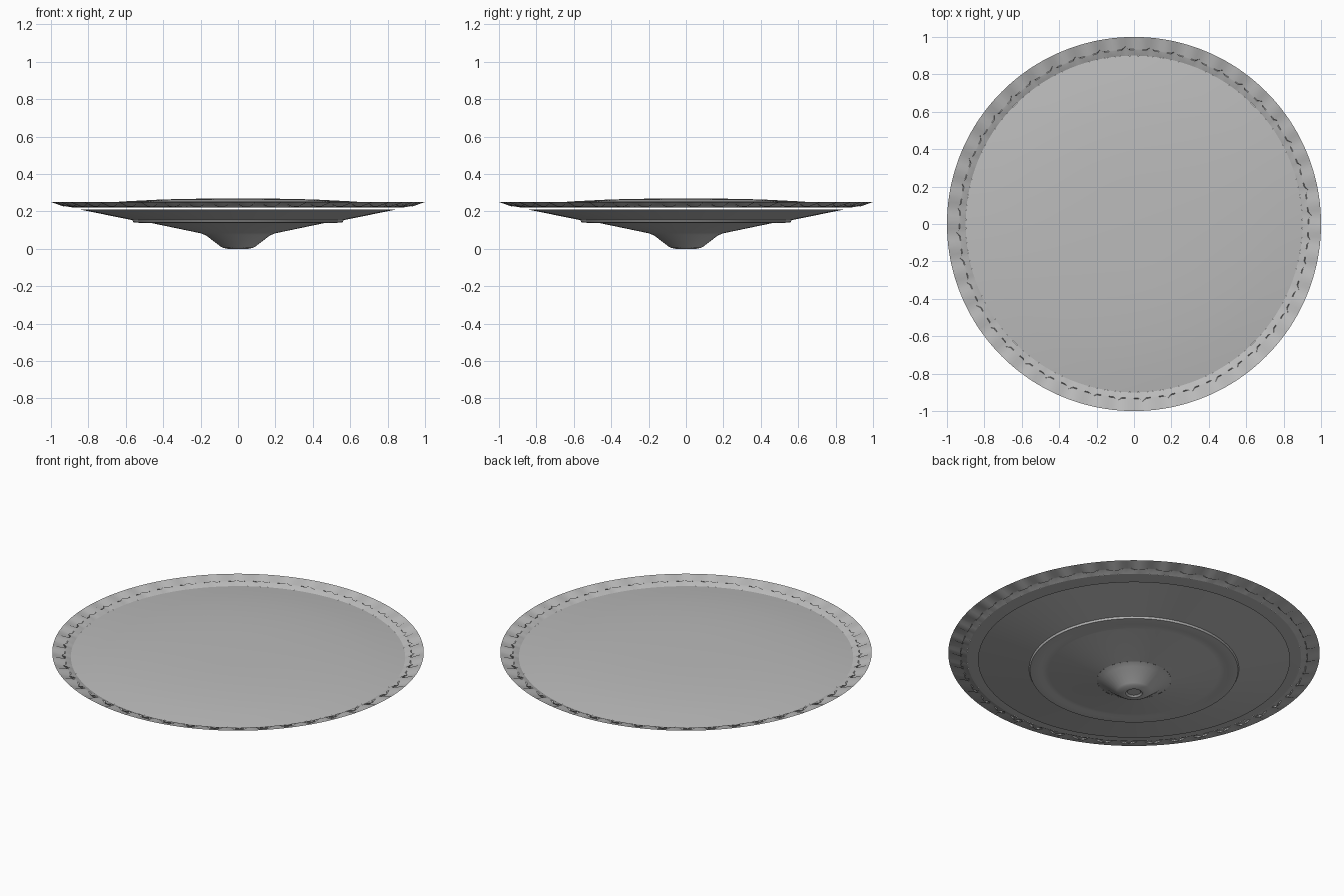
import bpy, bmesh
from math import cos, sin, pi, radians

cube = bpy.data.objects.get("Cube")
if cube:
    bpy.data.objects.remove(cube, do_unlink=True)

grey = bpy.data.materials.new("plain grey")
grey.use_nodes = True
grey.diffuse_color = (0.5, 0.5, 0.5, 1)
shader = grey.node_tree.nodes["Principled BSDF"]
shader.inputs["Base Color"].default_value = grey.diffuse_color
shader.inputs["Roughness"].default_value = 0.6


def lathe(name, profile, segments, outward, angle=25, shape=None):
    """Revolve (radius, height) points; shape may adjust a point per column."""
    bm = bmesh.new()
    rings = []
    for row, (r, z) in enumerate(profile):
        if r == 0:
            rings.append([bm.verts.new((0, 0, z))] * segments)
            continue
        ring = []
        for i in range(segments):
            a = 2 * pi * i / segments
            rr, zz = shape(row, i, r, z) if shape else (r, z)
            ring.append(bm.verts.new((rr * cos(a), rr * sin(a), zz)))
        rings.append(ring)
    for a, b in zip(rings, rings[1:]):
        for i in range(segments):
            j = (i + 1) % segments
            corners = list(dict.fromkeys((a[i], a[j], b[j], b[i])))
            bm.faces.new(corners if outward else corners[::-1])
    mesh = bpy.data.meshes.new(name)
    bm.to_mesh(mesh)
    bm.free()
    obj = bpy.data.objects.new(name, mesh)
    bpy.context.collection.objects.link(obj)
    mesh.materials.append(grey)
    bpy.ops.object.select_all(action="DESELECT")
    obj.select_set(True)
    bpy.context.view_layer.objects.active = obj
    bpy.ops.object.shade_smooth_by_angle(angle=radians(angle))
    return obj


# Shallow domed top, sitting inside the raised rim
lathe("domed_top", [(0, 0.268), (0.2, 0.268), (0.4, 0.264), (0.62, 0.253),
                    (0.78, 0.238), (0.9, 0.223)], 132, False)

# Sloping outer rim with a row of small wedge dents
NOTCHES, COLUMNS = 44, 6


def dent(row, column, r, z):
    if row == 2 and column % COLUMNS in (1, 2, 3):
        return r, z - 0.011
    if row == 1 and column % COLUMNS == 2:
        return r + 0.02, z
    return r, z


lathe("dented_rim", [(0.9, 0.223), (0.93, 0.237), (0.935, 0.238), (1.0, 0.25)][::-1],
      NOTCHES * COLUMNS, False, 30,
      lambda row, c, r, z: dent(3 - row, c, r, z)).data.flip_normals()

# Thin underside that closes the top plate
lathe("plate_underside", [(0, 0.222), (0.89, 0.222), (0.9, 0.223)], 132, True).data.flip_normals()

# Lower hull: wide bowl, stepped ring and inner cone
lathe("lower_hull", [(0, 0.209), (0.84, 0.209), (0.565, 0.153), (0.56, 0.142),
                     (0.51, 0.137), (0.49, 0.142), (0.46, 0.137), (0.2, 0.083)], 96, False)

# Narrow funnel at the bottom
lathe("bottom_funnel", [(0.2, 0.083), (0.17, 0.071), (0.093, 0.012), (0.08, 0.005),
                        (0.055, 0.0)], 32, False)

# Small recessed nozzle at the lowest point
lathe("nozzle", [(0.055, 0.0), (0.045, 0.0), (0.035, 0.008), (0, 0.008)], 32, False)

# Make every surface face away from the body it belongs to
for name, up in (("domed_top", 1), ("dented_rim", 1), ("plate_underside", -1),
                 ("bottom_funnel", -1), ("nozzle", -1)):
    mesh = bpy.data.objects[name].data
    if sum(p.normal.z * p.area for p in mesh.polygons) * up < 0:
        mesh.flip_normals()
bm = bmesh.new()
hull = bpy.data.objects["lower_hull"].data
bm.from_mesh(hull)
bmesh.ops.recalc_face_normals(bm, faces=bm.faces)
bm.normal_update()
if max(bm.faces, key=lambda f: f.calc_center_median().z).normal.z < 0:
    bmesh.ops.reverse_faces(bm, faces=bm.faces)
bm.to_mesh(hull)
bm.free()
